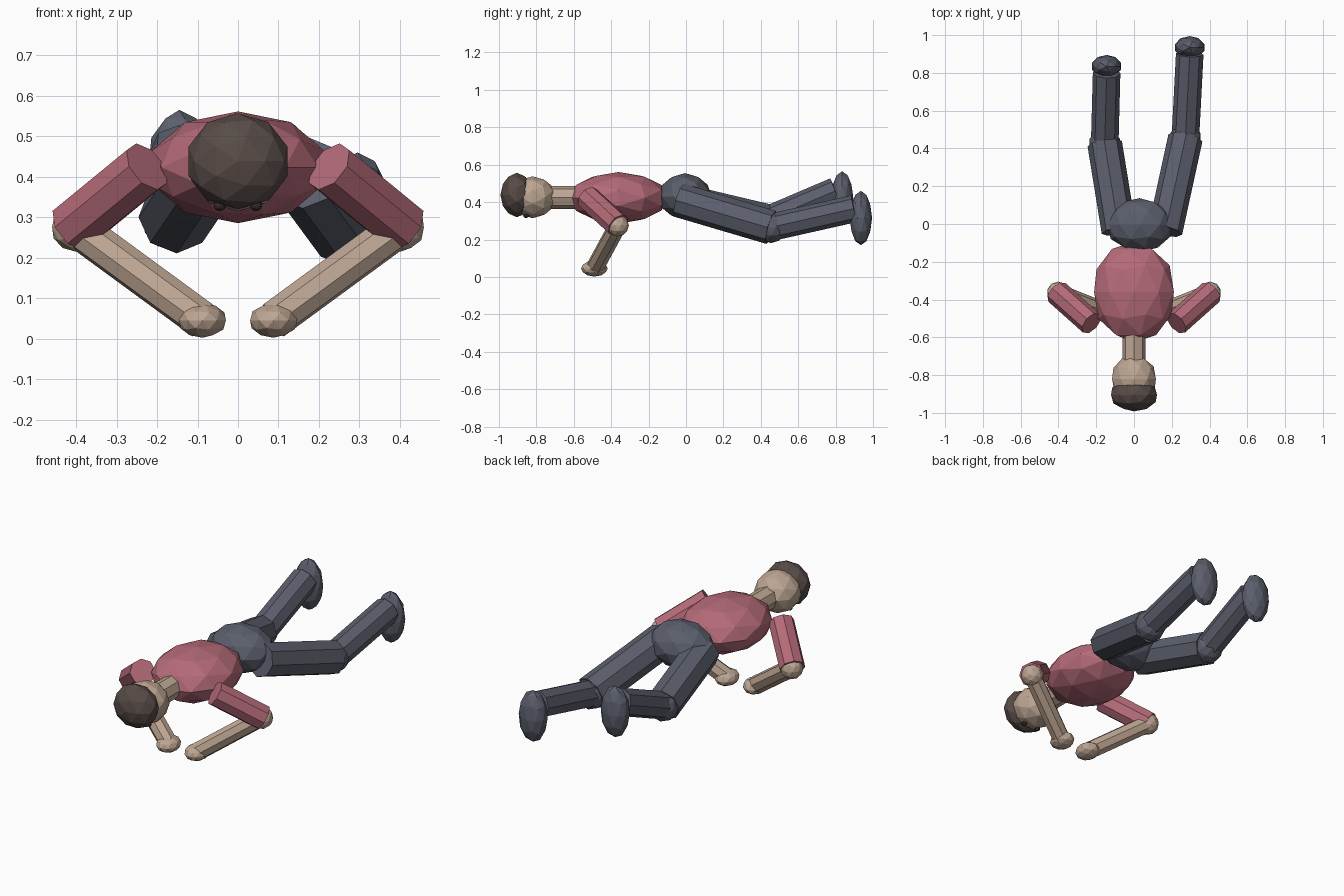
import bpy
import math
from mathutils import Vector

cube = bpy.data.objects.get("Cube")
if cube:
    bpy.data.objects.remove(cube, do_unlink=True)


def make_material(name, rgb):
    mat = bpy.data.materials.new(name)
    mat.use_nodes = True
    mat.diffuse_color = (*rgb, 1)
    mat.node_tree.nodes["Principled BSDF"].inputs["Base Color"].default_value = (*rgb, 1)
    return mat


shirt = make_material("shirt rose", (0.46, 0.145, 0.19))
skin = make_material("skin tan", (0.51, 0.38, 0.29))
hair_brown = make_material("hair brown", (0.095, 0.07, 0.062))
trousers = make_material("trouser slate", (0.105, 0.115, 0.15))
eye_dark = make_material("eye dark", (0.03, 0.025, 0.025))


def finish(name, mat):
    obj = bpy.context.object
    obj.name = name
    obj.data.materials.append(mat)
    return obj


def ball(name, centre, radii, mat, tilt=0):
    """Faceted ellipsoid; tilt turns its poles from z to y."""
    bpy.ops.mesh.primitive_ico_sphere_add(subdivisions=2, radius=1)
    obj = finish(name, mat)
    for v in obj.data.vertices:
        co = v.co.copy()
        if tilt:
            co = Vector((co.x, -co.z, co.y))
        v.co = Vector([c * r for c, r in zip(co, radii)])
    obj.location = centre
    return obj


def limb(name, start, end, radius, mat):
    """Eight-sided tube between two joints."""
    a, b = Vector(start), Vector(end)
    bpy.ops.mesh.primitive_cylinder_add(vertices=8, radius=radius, depth=(b - a).length,
                                        location=(a + b) / 2)
    obj = finish(name, mat)
    obj.rotation_euler = (b - a).to_track_quat("Z", "Y").to_euler()
    return obj


# Trunk and head, lying face down along y
ball("torso", (0, -0.36, 0.423), (0.222, 0.268, 0.138), shirt, tilt=1)
ball("hips", (0.03, -0.005, 0.43), (0.18, 0.142, 0.125), trousers, tilt=1)
limb("neck", (0, -0.75, 0.425), (0, -0.55, 0.425), 0.062, skin)
ball("head", (0, -0.82, 0.426), (0.122, 0.127, 0.112), skin, tilt=1)
ball("hair", (0, -0.904, 0.438), (0.128, 0.088, 0.119), hair_brown, tilt=1)

# Arms and eyes are mirrored
for side, s in (("left", 1), ("right", -1)):
    elbow = (s * 0.402, -0.365, 0.275)
    hand = (s * 0.088, -0.49, 0.045)
    limb(side + "_upper_arm", (s * 0.225, -0.525, 0.425), (s * 0.408, -0.362, 0.275), 0.067, shirt)
    ball(side + "_elbow", elbow, (0.06, 0.06, 0.06), skin)
    limb(side + "_forearm", elbow, hand, 0.048, skin)
    ball(side + "_hand", hand, (0.061, 0.072, 0.043), skin)
    ball(side + "_eye", (s * 0.045, -0.855, 0.328), (0.015, 0.015, 0.013), eye_dark)

# Legs are posed differently: hip, knee, ankle, foot
legs = {
    "left": ((0.165, -0.037, 0.41), (0.272, 0.455, 0.265), (0.295, 0.9, 0.365), (0.295, 0.935, 0.315)),
    "right": ((-0.08, -0.037, 0.41), (-0.155, 0.425, 0.3), (-0.145, 0.8, 0.46), (-0.145, 0.835, 0.42)),
}
for side, (hip, knee, ankle, foot) in legs.items():
    limb(side + "_thigh", hip, knee, 0.092, trousers)
    ball(side + "_knee", knee, (0.084, 0.084, 0.084), trousers)
    limb(side + "_shin", knee, ankle, 0.073, trousers)
    ball(side + "_foot", foot, (0.081, 0.06, 0.145), trousers)
